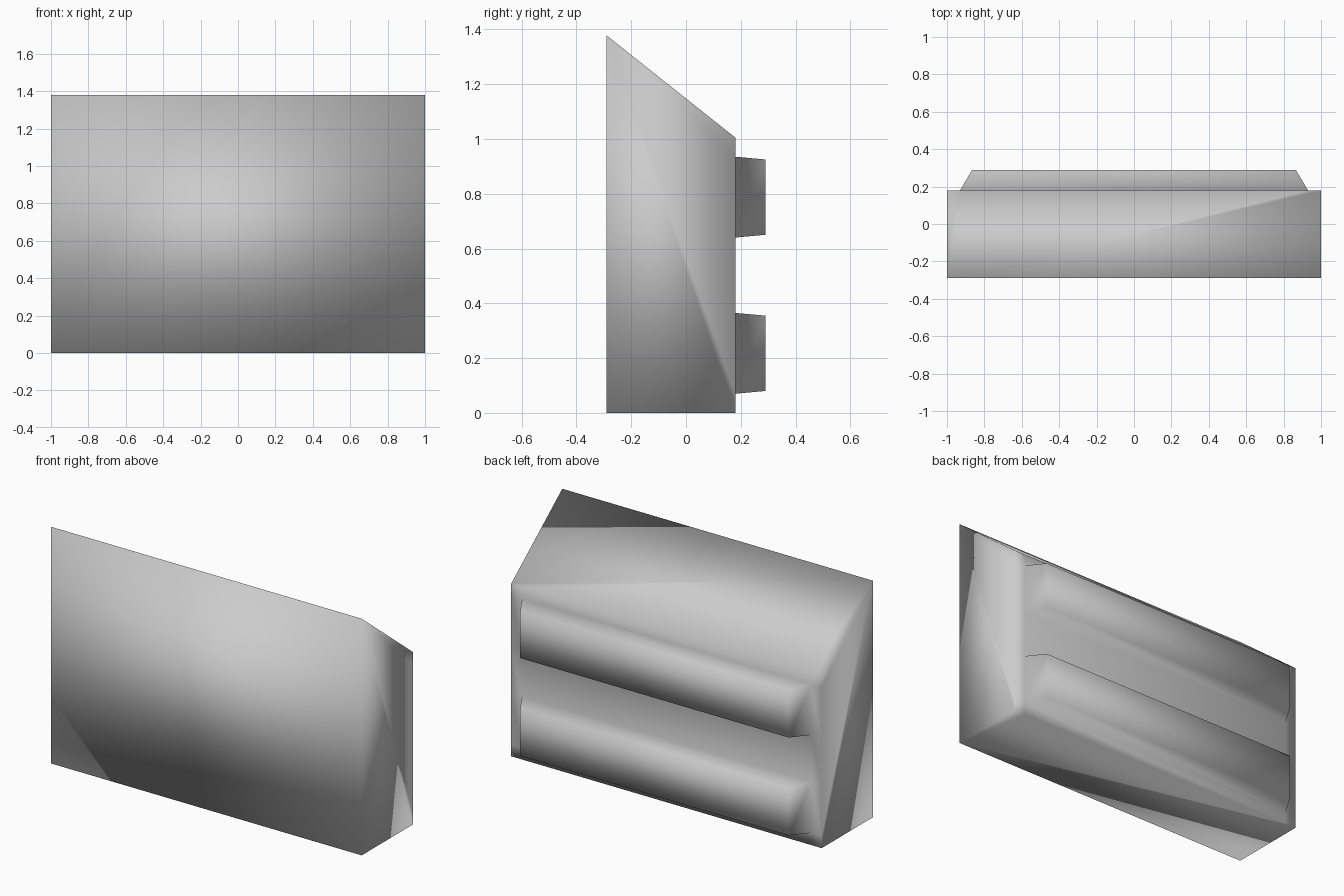
import bpy, bmesh
from mathutils import Vector

if "Cube" in bpy.data.objects:
    bpy.data.objects.remove(bpy.data.objects["Cube"])

# Key dimensions
FRONT, BACK, TIP = -0.29, 0.18, 0.29
RIBS = [(0.07, 0.365), (0.64, 0.935)]
RIB_X, TAPER_X, TAPER_Z = 0.93, 0.065, 0.01

bm = bmesh.new()

# Wedge-topped slab: side profile extruded across the width
profile = [(FRONT, 0), (BACK, 0), (BACK, 1.005), (FRONT, 1.378)]
side = bm.faces.new([bm.verts.new((-1, y, z)) for y, z in profile])
res = bmesh.ops.extrude_face_region(bm, geom=[side])
for v in [g for g in res["geom"] if isinstance(g, bmesh.types.BMVert)]:
    v.co.x = 1
bmesh.ops.recalc_face_normals(bm, faces=bm.faces)
bm.normal_update()


def back_faces():
    return [f for f in bm.faces
            if f.normal.y > 0.99 and all(abs(v.co.y - BACK) < 1e-4 for v in f.verts)]


# Cut the rib outlines into the back panel only
cuts = [((x, 0, 0), (1, 0, 0)) for x in (-RIB_X, RIB_X)]
cuts += [((0, 0, z), (0, 0, 1)) for pair in RIBS for z in pair]
for co, no in cuts:
    faces = back_faces()
    edges = {e for f in faces for e in f.edges}
    verts = {v for f in faces for v in f.verts}
    bmesh.ops.bisect_plane(bm, geom=faces + list(edges) + list(verts),
                           plane_co=co, plane_no=no)
    bm.normal_update()

# Pull each rib out of the panel with tapered sides
for lo, hi in RIBS:
    mid = Vector((0, BACK, (lo + hi) / 2))
    face = min(back_faces(), key=lambda f: (f.calc_center_median() - mid).length)
    new = bmesh.ops.extrude_discrete_faces(bm, faces=[face])["faces"][0]
    for v in new.verts:
        v.co.y = TIP
        v.co.x -= TAPER_X if v.co.x > 0 else -TAPER_X
        v.co.z -= TAPER_Z if v.co.z > mid.z else -TAPER_Z

bmesh.ops.recalc_face_normals(bm, faces=bm.faces)
for f in bm.faces:
    f.smooth = True

mesh = bpy.data.meshes.new("ribbed_wedge_block")
bm.to_mesh(mesh)
bm.free()
bpy.context.collection.objects.link(bpy.data.objects.new("ribbed_wedge_block", mesh))
